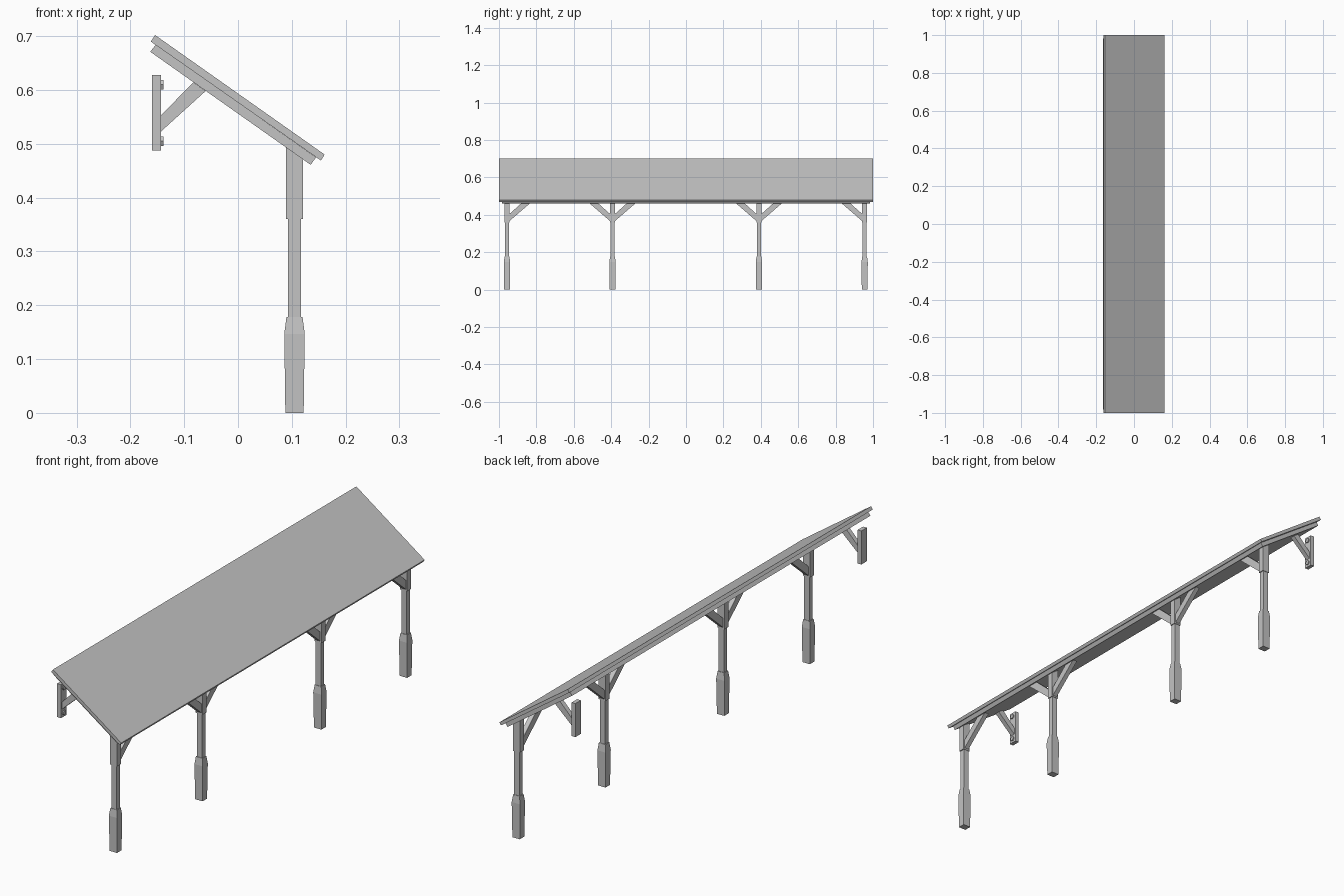
import bpy
import bmesh
from math import radians
from mathutils import Vector

if "Cube" in bpy.data.objects:
    bpy.data.objects.remove(bpy.data.objects["Cube"], do_unlink=True)

grey = bpy.data.materials.new("plain grey")
grey.use_nodes = True
grey.diffuse_color = (0.55, 0.55, 0.55, 1)
grey.node_tree.nodes["Principled BSDF"].inputs["Base Color"].default_value = grey.diffuse_color


def finish(name, bm):
    bmesh.ops.recalc_face_normals(bm, faces=bm.faces)
    mesh = bpy.data.meshes.new(name)
    bm.to_mesh(mesh)
    bm.free()
    mesh.materials.append(grey)
    obj = bpy.data.objects.new(name, mesh)
    bpy.context.collection.objects.link(obj)
    return obj


def prism(name, profile, depth):
    """Extrude a closed 3D profile along the depth vector, centred on it."""
    depth = Vector(depth)
    bm = bmesh.new()
    face = bm.faces.new([bm.verts.new(Vector(p) - depth / 2) for p in profile])
    extruded = bmesh.ops.extrude_face_region(bm, geom=[face])["geom"]
    verts = [v for v in extruded if isinstance(v, bmesh.types.BMVert)]
    bmesh.ops.translate(bm, verts=verts, vec=depth)
    return finish(name, bm)


def xz_prism(name, points, y, width):
    return prism(name, [(x, y, z) for x, z in points], (0, width, 0))


def underside(x):
    """Height of the roof's lower surface."""
    return 0.556 - 0.703 * x


POST_X = 0.105


def post(name, y):
    # Stack of square rings: flared foot, then a slim shaft
    rings = [(0, 0.034, 0.030), (0.147, 0.038, 0.034), (0.178, 0.030, 0.026),
             (0.178, 0.024, 0.022), (0.362, 0.024, 0.022)]
    bm = bmesh.new()
    loops = []
    for z, wx, wy in rings:
        loops.append([bm.verts.new((POST_X + sx * wx / 2, y + sy * wy / 2, z))
                      for sx, sy in ((-1, -1), (1, -1), (1, 1), (-1, 1))])
    for a, b in zip(loops, loops[1:]):
        for i in range(4):
            j = (i + 1) % 4
            bm.faces.new((a[i], a[j], b[j], b[i]))
    bm.faces.new(loops[0])
    bm.faces.new(loops[-1])
    finish(name, bm)
    # Head block, cut to the roof slope
    x0, x1 = POST_X - 0.016, POST_X + 0.016
    xz_prism(name + "_head", [(x0, 0.36), (x1, 0.36), (x1, underside(x1)),
                              (x0, underside(x0))], y, 0.026)


def brace(name, y, side):
    # Diagonal strut running along the roof from the post head
    points = [(0.01, 0.364), (0.142, 0.478), (0.095, 0.478), (0.01, 0.402)]
    prism(name, [(POST_X, y + side * d, z) for d, z in points], (0.02, 0, 0))


def wall_bracket(name, y):
    # Upright plate with a strut up to the roof
    xz_prism(name + "_plate", [(-0.16, 0.488), (-0.143, 0.488),
                               (-0.143, 0.628), (-0.16, 0.628)], y, 0.036)
    xz_prism(name + "_strut", [(-0.143, 0.523), (-0.06, underside(-0.06)),
                               (-0.083, underside(-0.083)), (-0.143, 0.553)], y, 0.02)
    # Hexagonal bolt heads
    for label, z in (("lower", 0.505), ("upper", 0.61)):
        bpy.ops.mesh.primitive_cylinder_add(vertices=6, radius=0.01, depth=0.006,
                                            location=(-0.141, y, z),
                                            rotation=(0, radians(90), 0))
        bolt = bpy.context.object
        bolt.name = f"{name}_{label}_bolt"
        bolt.data.materials.append(grey)


# Sloping roof: thin cover board over an inset deck
xz_prism("roof_board", [(-0.162, 0.690), (0.154, 0.469), (0.161, 0.480),
                        (-0.154, 0.702)], 0, 2.0)
xz_prism("roof_deck", [(-0.163, 0.671), (0.135, 0.461), (0.145, 0.475),
                       (-0.153, 0.684)], 0, 1.966)

# Posts with braces; the end posts brace inwards only
for name, y, sides in (("front_post", -0.957, (1,)), ("front_middle_post", -0.393, (-1, 1)),
                       ("back_middle_post", 0.39, (-1, 1)), ("back_post", 0.955, (-1,))):
    post(name, y)
    for side in sides:
        brace(f"{name}_{'back' if side > 0 else 'front'}_brace", y, side)

for name, y in (("front_bracket", -0.945), ("back_bracket", 0.94)):
    wall_bracket(name, y)
